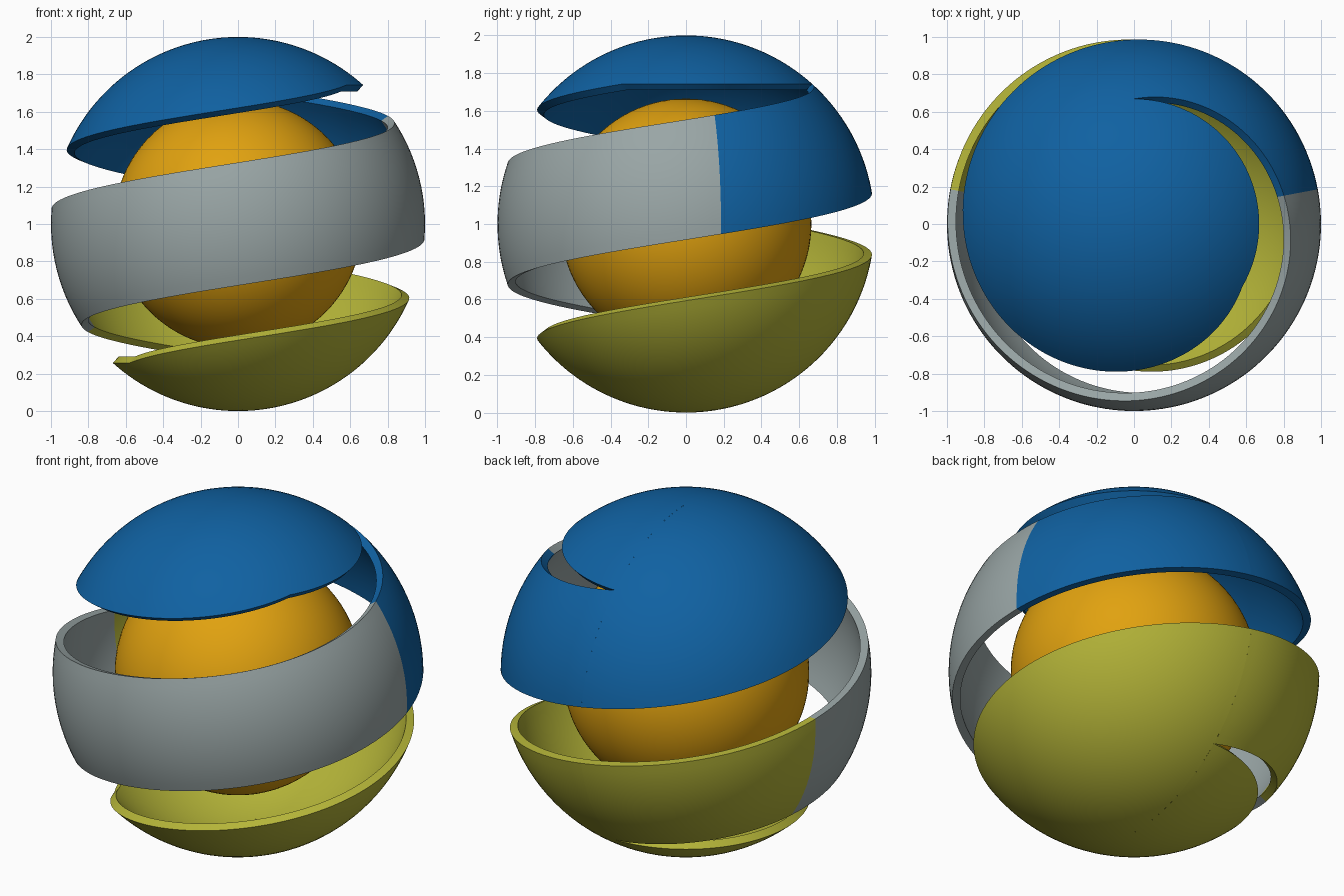
import bpy
import bmesh
from math import sin, cos, radians, pi
from mathutils import Vector

cube = bpy.data.objects.get("Cube")
if cube:
    bpy.data.objects.remove(cube, do_unlink=True)

OUTER, INNER, CORE = 1.0, 0.955, 0.665
CENTRE = Vector((0, 0, 1))
SLOPE = 0.16          # degrees of latitude climbed per degree of turn
EDGE = 19.2           # latitude of the band's edges at the front
TIP = EDGE + SLOPE * 180
SPLIT = 100.7         # turn at which the band changes colour


def band_top(turn):
    return EDGE + SLOPE * turn


def band_bottom(turn):
    return -EDGE + SLOPE * turn


def cap_rim(turn):
    return min(band_bottom(turn + 360), TIP)


def pole(turn):
    return 90


def material(name, colour):
    mat = bpy.data.materials.new(name)
    mat.use_nodes = True
    rgba = (*colour, 1)
    mat.diffuse_color = rgba
    mat.node_tree.nodes["Principled BSDF"].inputs["Base Color"].default_value = rgba
    return mat


def point(radius, turn, lat):
    t, l = radians(turn), radians(lat)
    return CENTRE + radius * Vector((sin(t) * cos(l), -cos(t) * cos(l), sin(l)))


def add_strip(bm, start, end, low, high, rows):
    """Thick spherical strip between two latitude curves."""
    cols = max(2, round((end - start) / 2.5))
    rings = []
    for i in range(cols + 1):
        turn = start + (end - start) * i / cols
        lats = [low(turn) + (high(turn) - low(turn)) * j / rows for j in range(rows + 1)]
        ring = [point(OUTER, turn, a) for a in lats]
        ring += [point(INNER, turn, a) for a in reversed(lats)]
        rings.append([bm.verts.new(p) for p in ring])
    for a, b in zip(rings, rings[1:]):
        for j in range(len(a)):
            k = (j + 1) % len(a)
            bm.faces.new((a[j], b[j], b[k], a[k]))


def smooth(obj):
    bpy.ops.object.select_all(action="DESELECT")
    obj.select_set(True)
    bpy.context.view_layer.objects.active = obj
    bpy.ops.object.shade_smooth_by_angle(angle=radians(35))


def shell(name, mat, strips, flip=False):
    bm = bmesh.new()
    for strip in strips:
        add_strip(bm, *strip)
    bmesh.ops.remove_doubles(bm, verts=bm.verts, dist=0.0001)
    if flip:  # half turn about the y axis
        for v in bm.verts:
            v.co = Vector((-v.co.x, v.co.y, 2 - v.co.z))
    mesh = bpy.data.meshes.new(name)
    bm.to_mesh(mesh)
    bm.free()
    mesh.materials.append(mat)
    obj = bpy.data.objects.new(name, mesh)
    bpy.context.collection.objects.link(obj)
    smooth(obj)


blue = material("blue", (0.005, 0.12, 0.36))
grey = material("grey", (0.32, 0.38, 0.38))
olive = material("olive_yellow", (0.46, 0.46, 0.04))
orange = material("orange", (0.75, 0.36, 0.005))

# Cap with the tail that runs down into the band; the bowl is its half turn
cap = [(-180, 180, cap_rim, pole, 24), (SPLIT, 180, band_bottom, band_top, 14)]
shell("upper_cap", blue, cap)
shell("lower_bowl", olive, cap, flip=True)

# Middle band
shell("middle_band", grey, [(-SPLIT, SPLIT, band_bottom, band_top, 14)])

# Inner ball
bpy.ops.mesh.primitive_uv_sphere_add(segments=96, ring_count=48, radius=CORE, location=CENTRE)
ball = bpy.context.object
ball.name = "inner_ball"
ball.data.materials.append(orange)
smooth(ball)
